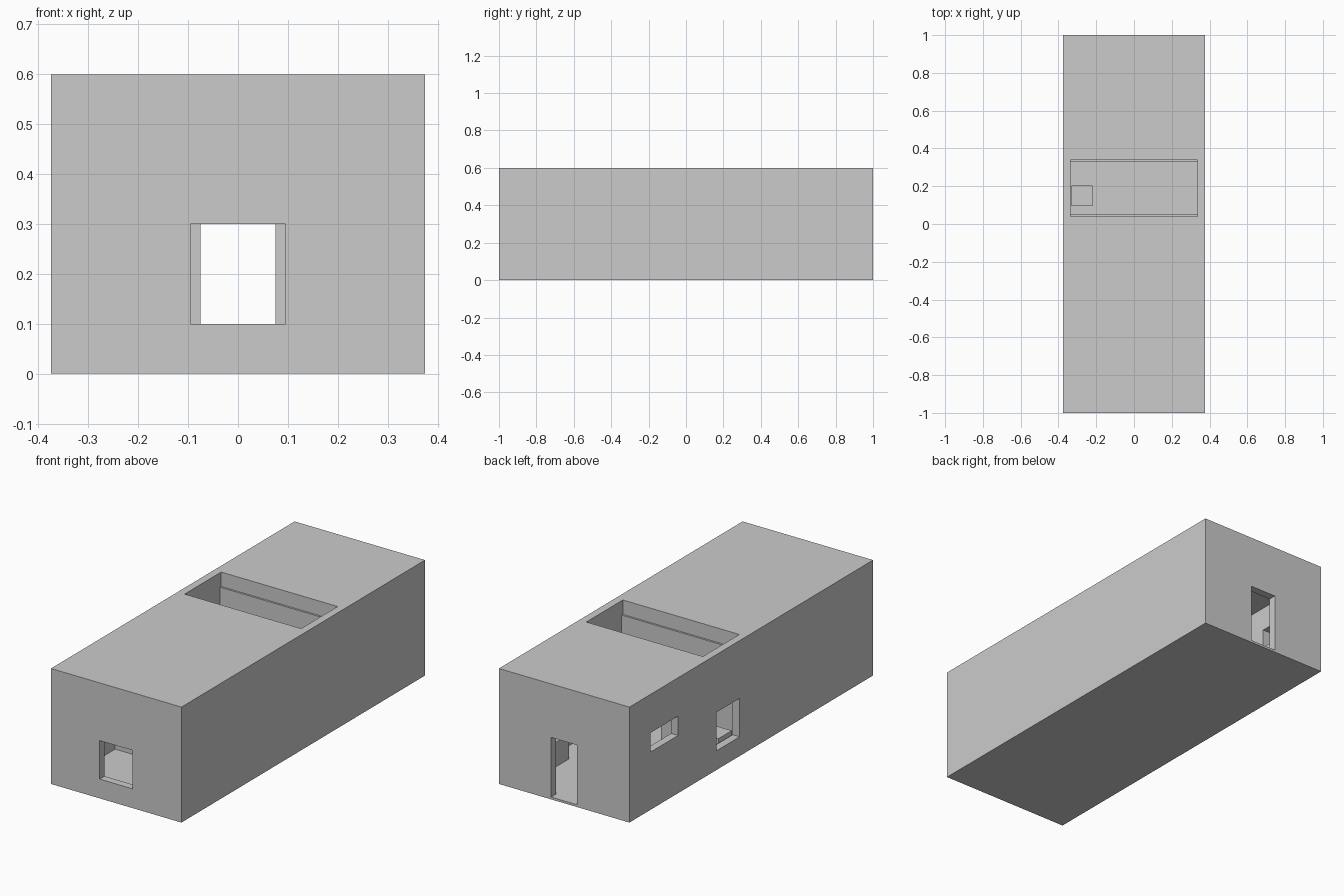
import bpy, bmesh
from mathutils import Vector

if "Cube" in bpy.data.objects:
    bpy.data.objects.remove(bpy.data.objects["Cube"])

FLOOR, CEIL, TOP = 0.012, 0.525, 0.6
W, L, T = 0.375, 1.0, 0.04          # half width, half length, wall thickness
IN_X, IN_Y = W - T, L - T


def box(name, x, y, z):
    """Axis-aligned box from (min, max) ranges."""
    bm = bmesh.new()
    bmesh.ops.create_cube(bm, size=1)
    size = Vector((x[1] - x[0], y[1] - y[0], z[1] - z[0]))
    mid = Vector((sum(x) / 2, sum(y) / 2, sum(z) / 2))
    for v in bm.verts:
        v.co = Vector(a * b for a, b in zip(v.co, size)) + mid
    me = bpy.data.meshes.new(name)
    bm.to_mesh(me)
    bm.free()
    ob = bpy.data.objects.new(name, me)
    bpy.context.collection.objects.link(ob)
    return ob


def cut(ob, x, y, z):
    """Subtract a box from ob and discard the cutter."""
    cutter = box("cutter", x, y, z)
    cutter.hide_render = True
    mod = ob.modifiers.new("cut", 'BOOLEAN')
    mod.operation, mod.solver, mod.object = 'DIFFERENCE', 'EXACT', cutter
    bpy.context.view_layer.objects.active = ob
    bpy.ops.object.modifier_apply(modifier=mod.name)
    bpy.data.objects.remove(cutter, do_unlink=True)


# outer shell with hollow interior
shell = box("house_shell", (-W, W), (-L, L), (0, TOP))
cut(shell, (-IN_X, IN_X), (-IN_Y, IN_Y), (FLOOR, CEIL))

# roof opening over the courtyard
cut(shell, (-IN_X, IN_X), (0.04, 0.34), (CEIL - 0.05, TOP + 0.1))
# front window and back door
cut(shell, (-0.095, 0.095), (-L - 0.1, -IN_Y + 0.05), (0.1, 0.3))
cut(shell, (-0.075, 0.075), (IN_Y - 0.05, L + 0.1), (FLOOR, 0.322))
# left side windows: high one in the back room, square one in the courtyard
cut(shell, (-W - 0.1, -IN_X + 0.05), (0.6, 0.825), (0.3, 0.4))
cut(shell, (-W - 0.1, -IN_X + 0.05), (0.095, 0.285), (0.1, 0.3))

# thin courtyard partitions with doorways
for name, y in (("front_partition", 0.04), ("back_partition", 0.33)):
    wall = box(name, (-IN_X, IN_X), (y, y + 0.01), (FLOOR, CEIL))
    cut(wall, (-0.095, 0.095), (y - 0.1, y + 0.1), (FLOOR - 0.05, 0.322))

# furniture blocks: courtyard planter, back room counter, front room bench
box("courtyard_planter", (-0.33, -0.22), (0.095, 0.205), (FLOOR, 0.12))
box("back_counter", (0.25, IN_X), (0.605, IN_Y), (FLOOR, 0.14))
box("front_bench", (-IN_X, -0.15), (-0.53, -0.2), (FLOOR, 0.1))
